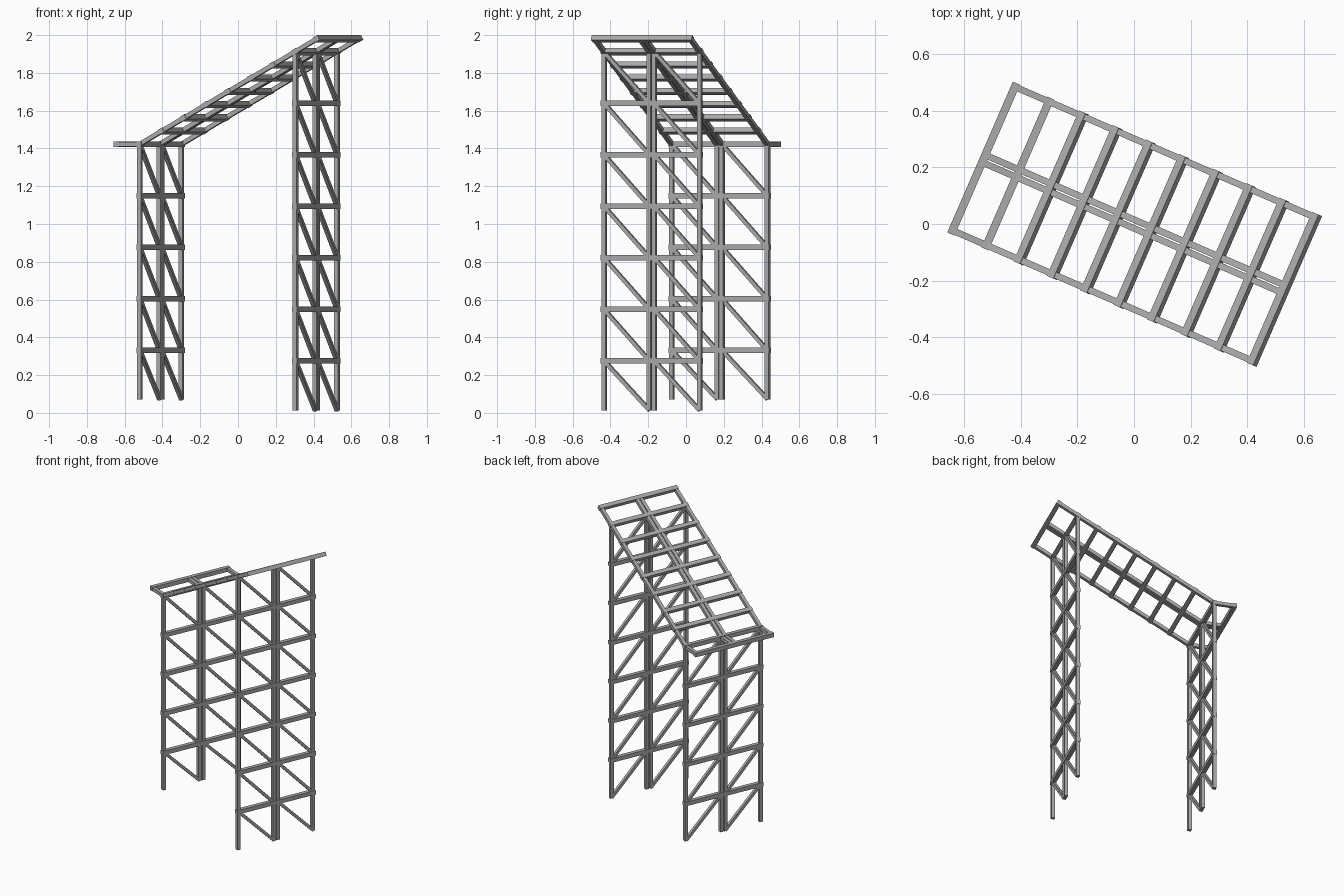
import bpy
import bmesh
import math
from mathutils import Vector, Matrix

cube = bpy.data.objects.get("Cube")
if cube:
    bpy.data.objects.remove(cube, do_unlink=True)

steel = bpy.data.materials.new("grey steel")
steel.use_nodes = True
GREY = (0.40, 0.40, 0.40, 1)
steel.diffuse_color = GREY
steel.node_tree.nodes["Principled BSDF"].inputs["Base Color"].default_value = GREY

# Local frame: u runs along the ramp, v across it; the whole frame is turned about z
TURN = Matrix.Rotation(math.radians(-23.5), 4, 'Z')
POST, BAR, BRACE = 0.023, 0.028, 0.02
LOW_U, HIGH_U, END_U = -0.447, 0.452, 0.578
LOW_Z, END_Z = 1.422, 1.981
BAY = 0.2727                      # height of one tower bay
SLOPE = (END_Z - LOW_Z) / (END_U - LOW_U)
PANELS = [(-0.276, -0.014), (0.014, 0.276)]   # inner and outer rail of each half


def ramp_z(u):
    return LOW_Z + max(0, u - LOW_U) * SLOPE


def beam(bm, start, end, size, side=(0, 1, 0), extend=0):
    """Square beam between two points, one face turned towards side."""
    a, b = Vector(start), Vector(end)
    d = (b - a).normalized()
    s = Vector(side)
    s = (s - d * s.dot(d)).normalized()
    t = d.cross(s)
    rot = Matrix((d, s, t)).transposed().to_4x4()
    length = (b - a).length + 2 * extend
    scale = Matrix.Diagonal((length, size, size, 1))
    bmesh.ops.create_cube(bm, size=1, matrix=Matrix.Translation((a + b) / 2) @ rot @ scale)


def finish(bm, name):
    bm.transform(TURN)
    mesh = bpy.data.meshes.new(name)
    bm.to_mesh(mesh)
    bm.free()
    mesh.materials.append(steel)
    obj = bpy.data.objects.new(name, mesh)
    bpy.context.scene.collection.objects.link(obj)


def tower(name, u, top, foot, bays):
    posts, bars, braces = bmesh.new(), bmesh.new(), bmesh.new()
    for v0, v1 in PANELS:
        for v in (v0, v1):
            beam(posts, (u, v, foot), (u, v, top), POST)
        for k in range(bays):
            z = top - k * BAY
            lower = max(z - BAY, foot + 0.002)
            if k:
                beam(bars, (u, v0, z), (u, v1, z), BAR, (1, 0, 0), BAR / 2)
            beam(braces, (u, v0, z), (u, v1, lower), BRACE, (1, 0, 0))
    finish(posts, name + "_posts")
    finish(bars, name + "_crossbars")
    finish(braces, name + "_diagonal_braces")


tower("high_tower", HIGH_U, ramp_z(HIGH_U), 0.012, 7)
tower("low_tower", LOW_U, LOW_Z, 0.072, 5)

# Ramp rails: a short level landing, then the slope
rails = bmesh.new()
for panel in PANELS:
    for v in panel:
        beam(rails, (-END_U, v, LOW_Z), (LOW_U, v, LOW_Z), POST)
        beam(rails, (LOW_U, v, LOW_Z), (END_U, v, END_Z), POST)
finish(rails, "ramp_rails")

# Ramp rungs: level on the landing, tilted with the slope
rungs = bmesh.new()
step = (HIGH_U - LOW_U) / 7
places = [-END_U] + [LOW_U + i * step for i in range(8)] + [END_U]
for u in places:
    side = (1, 0, SLOPE if u > LOW_U + 0.01 else 0)
    for v0, v1 in PANELS:
        beam(rungs, (u, v0, ramp_z(u)), (u, v1, ramp_z(u)), BAR, side, BAR / 2)
finish(rungs, "ramp_rungs")
